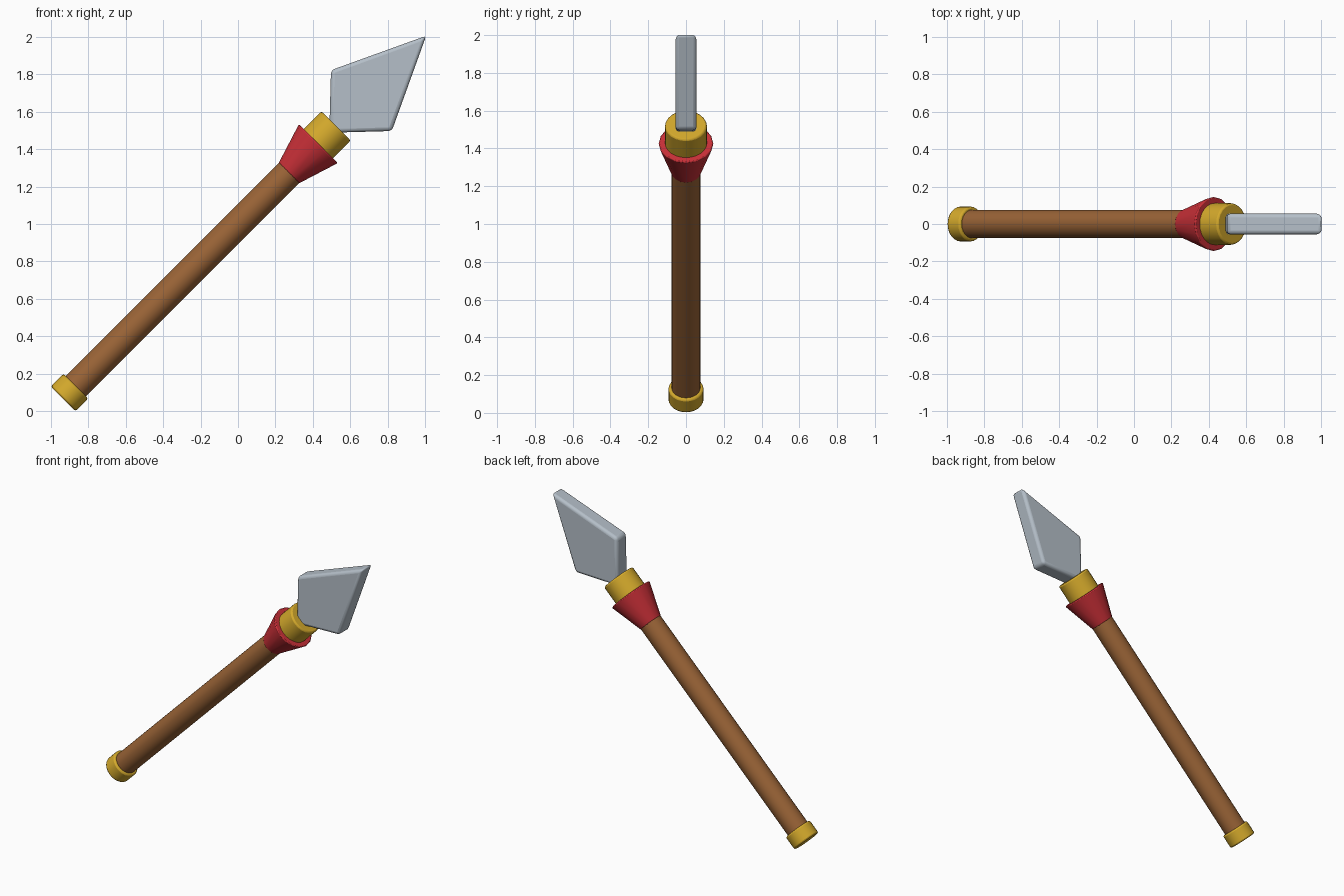
import bpy, bmesh, math
from mathutils import Matrix

if "Cube" in bpy.data.objects:
    bpy.data.objects.remove(bpy.data.objects["Cube"])

# Everything is modelled along an upright axis, then tilted 45 degrees
TILT = Matrix.Translation((0, 0, 1.0)) @ Matrix.Rotation(math.radians(45), 4, 'Y')


def material(name, rgb):
    m = bpy.data.materials.new(name)
    m.diffuse_color = (*rgb, 1)
    m.use_nodes = True
    m.node_tree.nodes["Principled BSDF"].inputs["Base Color"].default_value = m.diffuse_color
    return m


wood = material("brown wood", (0.32, 0.125, 0.037))
gold = material("gold", (0.66, 0.40, 0.025))
red = material("red", (0.60, 0.03, 0.04))
steel = material("pale steel", (0.46, 0.52, 0.58))


def finish(name, bm, mat, bevel, segments):
    bmesh.ops.recalc_face_normals(bm, faces=bm.faces)
    bm.transform(TILT)
    mesh = bpy.data.meshes.new(name)
    bm.to_mesh(mesh)
    bm.free()
    mesh.materials.append(mat)
    ob = bpy.data.objects.new(name, mesh)
    bpy.context.collection.objects.link(ob)
    mod = ob.modifiers.new("rounded edges", 'BEVEL')
    mod.width, mod.segments = bevel, segments
    mod.limit_method, mod.angle_limit = 'ANGLE', math.radians(35)
    bpy.ops.object.select_all(action='DESELECT')
    ob.select_set(True)
    bpy.context.view_layer.objects.active = ob
    bpy.ops.object.shade_smooth_by_angle(angle=math.radians(40))
    return ob


def round_part(name, bottom, top, r_bottom, r_top, mat, sides=24, bevel=0.01):
    bm = bmesh.new()
    bmesh.ops.create_cone(bm, cap_ends=True, segments=sides, radius1=r_bottom,
                          radius2=r_top, depth=top - bottom,
                          matrix=Matrix.Translation((0, 0, (bottom + top) / 2)))
    return finish(name, bm, mat, bevel, 2)


# Pole and its fittings
round_part("shaft", -1.28, 0.46, 0.076, 0.076, wood)
round_part("end_cap", -1.322, -1.226, 0.093, 0.093, gold)
round_part("flared_sleeve", 0.382, 0.608, 0.076, 0.147, red, sides=16, bevel=0.008)
round_part("collar", 0.56, 0.742, 0.111, 0.111, gold)

# Kite-shaped blade with rounded edges
bm = bmesh.new()
outline = [(0, 0.69), (0.23, 0.933), (0, 1.423), (-0.23, 0.933)]
half = 0.056
face = bm.faces.new([bm.verts.new((u, -half, s)) for u, s in outline])
ext = bmesh.ops.extrude_face_region(bm, geom=[face])
moved = [g for g in ext["geom"] if isinstance(g, bmesh.types.BMVert)]
bmesh.ops.translate(bm, verts=moved, vec=(0, 2 * half, 0))
finish("blade", bm, steel, 0.02, 3)
